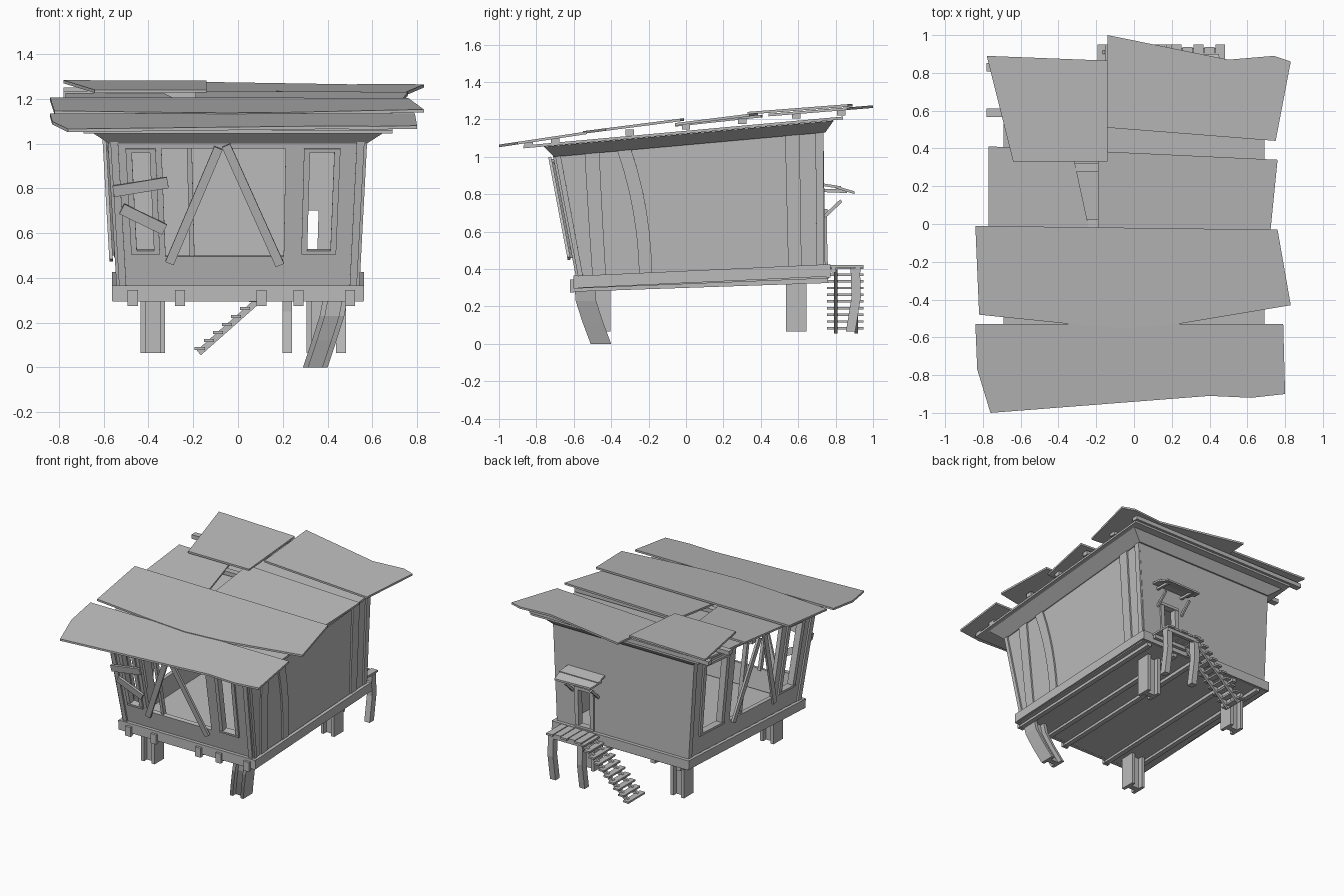
import bpy, bmesh
from mathutils import Vector

default_cube = bpy.data.objects.get("Cube")
if default_cube:
    bpy.data.objects.remove(default_cube)

grey = bpy.data.materials.new("weathered grey")
grey.use_nodes = True
grey.diffuse_color = (0.5, 0.5, 0.5, 1)
grey.node_tree.nodes["Principled BSDF"].inputs["Base Color"].default_value = grey.diffuse_color


def loft(name, rings):
    """Closed solid through a list of equal-length point rings."""
    bm = bmesh.new()
    loops = [[bm.verts.new(point) for point in ring] for ring in rings]
    count = len(loops[0])
    bm.faces.new(loops[0][::-1])
    bm.faces.new(loops[-1])
    for low, high in zip(loops, loops[1:]):
        for i in range(count):
            j = (i + 1) % count
            bm.faces.new((low[i], low[j], high[j], high[i]))
    bmesh.ops.recalc_face_normals(bm, faces=bm.faces)
    mesh = bpy.data.meshes.new(name)
    bm.to_mesh(mesh)
    bm.free()
    mesh.materials.append(grey)
    obj = bpy.data.objects.new(name, mesh)
    bpy.context.collection.objects.link(obj)
    return obj


def beam(name, start, end, width, thick, facing):
    """Board from start to end, its broad side turned to facing."""
    start, end = Vector(start), Vector(end)
    along = (end - start).normalized()
    side = along.cross(Vector(facing)).normalized()
    up = side.cross(along)
    corners = [side * (a * width / 2) + up * (b * thick / 2)
               for a, b in ((-1, -1), (1, -1), (1, 1), (-1, 1))]
    return loft(name, [[p + c for c in corners] for p in (start, end)])


def sheet(name, outline, y0, z0, y1, z1, thick=0.014):
    """Flat sheet with a plan outline, sloping from z0 at y0 to z1 at y1."""
    top = [Vector((x, y, z0 + (z1 - z0) * (y - y0) / (y1 - y0))) for x, y in outline]
    return loft(name, [[p - Vector((0, 0, thick)) for p in top], top])


def rectangle(half, y0, y1):
    return [(-half, y0), (half, y0), (half, y1), (-half, y1)]


class Wall:
    """Leaning wall; u runs along it, v up it, d outwards, all from the outside."""

    def __init__(self, name, a, b, c, d):
        self.name = name
        self.a, self.b, self.c, self.d = map(Vector, (a, b, c, d))
        self.normal = (self.b - self.a).cross(self.d - self.a).normalized()

    def at(self, u, v, d=0):
        return self.a.lerp(self.b, u).lerp(self.d.lerp(self.c, u), v) + self.normal * d

    def panel(self, part, u0, u1, v0, v1, d0=-0.03, d1=0.0):
        quad = ((u0, v0), (u1, v0), (u1, v1), (u0, v1))
        loft(f"{self.name}_{part}", [[self.at(u, v, d) for u, v in quad] for d in (d0, d1)])

    def build(self, openings):
        edge = 0
        for u0, u1, v0, v1 in openings:
            self.panel("panel", edge, u0, 0, 1)
            self.panel("sill", u0, u1, 0, v0)
            self.panel("lintel", u0, u1, v1, 1)
            edge = u1
        self.panel("panel", edge, 1, 0, 1)

    def frame(self, u0, u1, v0, v1, w):
        for u in (u0, u1):
            self.panel("frame_post", u - w, u + w, v0, v1, -0.035, 0.012)
        for v in (v0, v1):
            self.panel("frame_rail", u0 - w, u1 + w, v - w, v + w, -0.035, 0.015)

    def board(self, start, end, width, d=0.02):
        beam(f"{self.name}_board", self.at(*start, d), self.at(*end, d), width, 0.016, self.normal)

    def strip(self, bottom, top, width, bow=0):
        """Thin cladding plank, optionally bowed sideways."""
        rings = []
        for i in range(7):
            v = i / 6
            u = bottom + (top - bottom) * v + bow * 4 * v * (1 - v)
            rings.append([self.at(u, v), self.at(u + width, v),
                          self.at(u + width, v, 0.012), self.at(u, v, 0.012)])
        loft(f"{self.name}_plank", rings)


# Walls: corners of the leaning box
fl, fr = (-0.53, -0.575, 0.35), (0.53, -0.575, 0.35)
bl, br = (-0.53, 0.745, 0.40), (0.53, 0.745, 0.40)
tfl, tfr = (-0.57, -0.70, 1.01), (0.565, -0.70, 1.01)
tbl, tbr = (-0.57, 0.735, 1.14), (0.565, 0.735, 1.14)
front = Wall("front_wall", fl, fr, tfr, tfl)
back = Wall("back_wall", br, bl, tbl, tbr)
left = Wall("window_wall", bl, fl, tfl, tbl)
right = Wall("plank_wall", fr, br, tbr, tfr)

front_windows = [(0.07, 0.165, 0.25, 0.94), (0.2, 0.69, 0.22, 0.95), (0.775, 0.895, 0.25, 0.94)]
side_windows = [(0.1, 0.29, 0.22, 0.92), (0.36, 0.74, 0.2, 0.95), (0.79, 0.91, 0.22, 0.92)]
door = (0.155, 0.27, 0.04, 0.42)
front.build(front_windows)
left.build(side_windows)
back.build([door])
right.build([])
for wall, windows in ((front, front_windows), (left, side_windows)):
    wall.frame(*windows[0], 0.012)
    wall.frame(*windows[2], 0.012)
    # crossed braces over the wide opening
    u0, u1 = windows[1][:2]
    middle = (u0 + u1) / 2
    wall.board((u0 + 0.015, 0.18), (middle - 0.02, 0.96), 0.04)
    wall.board((u1 - 0.015, 0.17), (middle + 0.01, 0.98), 0.04, 0.03)
    wall.panel("mullion", u0 + 0.1, u0 + 0.12, 0.2, 0.96, -0.04, -0.01)
    wall.panel("corner_post", 0, 0.03, 0, 1, 0, 0.012)
    wall.panel("corner_post", 0.97, 1, 0, 1, 0, 0.012)
back.frame(*door, 0.014)

# Boards nailed across the small front window
front.board((0.0, 0.67), (0.22, 0.73), 0.05, 0.03)
front.board((0.03, 0.55), (0.2, 0.41), 0.05, 0.025)

# Cladding planks on the closed side
right.strip(0.057, 0.11, 0.055)
right.strip(0.246, 0.23, 0.052, 0.02)
right.strip(0.85, 0.857, 0.054)
right.strip(0.0, 0.0, 0.02)
right.strip(0.965, 0.97, 0.03)

# Tilted floor, skirt and joists
sheet("floor", rectangle(0.55, -0.6, 0.765), -0.6, 0.345, 0.765, 0.40, 0.05)
for x in (-0.55, 0.55):
    beam("skirt_side", (x, -0.6, 0.33), (x, 0.77, 0.393), 0.065, 0.025, (1, 0, 0))
for y, z in ((-0.59, 0.33), (0.76, 0.39)):
    beam("skirt_end", (-0.56, y, z), (0.56, y, z), 0.07, 0.025, (0, 1, 0))
for x in (-0.47, -0.26, 0.105, 0.27, 0.5):
    beam("joist", (x, -0.615, 0.298), (x, 0.76, 0.345), 0.035, 0.04, (0, 0, 1))
    beam("joist_cap", (x, -0.61, 0.275), (x, -0.61, 0.345), 0.045, 0.02, (0, 1, 0))


# Legs: I-beam section carried down a path
def leg(name, path, half=0.055, flange=0.024, web=0.02):
    inner = half - flange
    quarter = [(half, -half), (half, half), (inner, half), (inner, web)]
    section = quarter + [(-x, y) for x, y in quarter[::-1]]
    section += [(-inner, -web), (inner, -web)]
    section[7:9] = [(-half, -half), (-inner, -half), (-inner, -web)]
    section[-1:] = [(inner, -web), (inner, -half)]
    loft(name, [[Vector(p) + Vector((x, y, 0)) for x, y in section] for p in path])


leg("front_left_leg", [(-0.38, -0.46, 0.31), (-0.38, -0.46, 0.065)])
leg("back_left_leg", [(-0.38, 0.59, 0.35), (-0.38, 0.59, 0.065)])
leg("back_right_leg", [(0.36, 0.59, 0.35), (0.36, 0.59, 0.065)])
leg("bent_front_leg", [(0.435, -0.54, 0.31), (0.42, -0.535, 0.23),
                       (0.385, -0.5, 0.12), (0.345, -0.455, 0)])

# Roof: flared eaves, under-deck and battens
loft("eaves", [[(x, y, 1.0 + 0.09 * (y + 0.7)) for x, y in rectangle(0.575, -0.705, 0.745)],
               [(x, y, 1.055 + 0.09 * (y + 0.75)) for x, y in rectangle(0.66, -0.76, 0.79)]])
sheet("under_deck", rectangle(0.69, -0.87, 0.84), -0.87, 1.06, 0.84, 1.215, 0.015)
for y, z, reach in ((-0.84, 1.07, 0.7), (-0.7, 1.085, 0.69), (-0.3, 1.13, 0.7), (0.0, 1.16, 0.72),
                    (0.3, 1.19, 0.77), (0.59, 1.22, 0.78), (0.83, 1.235, 0.78)):
    beam("roof_batten", (-reach, y, z), (0.69, y, z), 0.045, 0.03, (0, 0, 1))

# Roof: ragged sheets from front to back
sheet("front_roof_sheet", [(-0.76, -1), (0.4, -0.91), (0.62, -0.92), (0.8, -0.9),
                           (0.79, -0.53), (-0.84, -0.53), (-0.83, -0.77)], -1, 1.065, -0.53, 1.135)
sheet("second_roof_sheet", [(-0.82, -0.48), (-0.33, -0.53), (-0.05, -0.55), (0.23, -0.53),
                            (0.83, -0.43), (0.76, -0.03), (-0.84, -0.01)], -0.55, 1.137, -0.02, 1.205)
sheet("third_right_roof_sheet", [(-0.19, -0.06), (0.72, -0.06), (0.76, 0.34), (-0.19, 0.385)],
      -0.06, 1.18, 0.38, 1.235)
sheet("third_left_roof_sheet", [(-0.77, -0.06), (-0.23, -0.06), (-0.33, 0.4), (-0.77, 0.41)],
      -0.06, 1.175, 0.41, 1.225)
sheet("back_right_roof_sheet", [(-0.14, 0.51), (0.75, 0.44), (0.83, 0.86), (0.74, 0.89),
                                (0.5, 0.87), (-0.14, 1.0)], 0.44, 1.23, 1, 1.275)
sheet("back_left_roof_sheet", [(-0.64, 0.33), (-0.14, 0.33), (-0.14, 0.865), (-0.78, 0.89)],
      0.33, 1.24, 0.89, 1.283)

# Back porch: deck, posts and awning
for i in range(5):
    x = 0.225 + i * 0.058
    beam("porch_plank", (x, 0.76, 0.415), (x, 0.95 - 0.012 * (i % 2), 0.415), 0.052, 0.014, (0, 0, 1))
for y in (0.79, 0.92):
    beam("porch_bearer", (0.2, y, 0.395), (0.48, y, 0.395), 0.025, 0.025, (0, 0, 1))
for x in (0.22, 0.46):
    loft("porch_post", [[(x + a, y + b, z) for a, b in rectangle(0.022, -0.025, 0.025)]
                        for y, z in ((0.905, 0.405), (0.91, 0.25), (0.88, 0.065))])
sheet("awning_inner", [(0.15, 0.735), (0.45, 0.735), (0.46, 0.83), (0.14, 0.83)], 0.735, 0.857, 0.83, 0.842)
sheet("awning_outer", [(0.13, 0.8), (0.46, 0.81), (0.45, 0.9), (0.16, 0.89)], 0.8, 0.845, 0.9, 0.815)
for x in (0.2, 0.41):
    beam("awning_brace", (x, 0.74, 0.68), (x, 0.83, 0.765), 0.018, 0.014, (1, 0, 0))
    beam("awning_arm", (x, 0.735, 0.82), (x, 0.86, 0.815), 0.018, 0.018, (1, 0, 0))

# Stairs down along the back wall
stair_top, stair_foot = Vector((0.21, 0, 0.405)), Vector((-0.175, 0, 0.065))
for y in (0.8, 0.91):
    across = Vector((0, y, 0))
    beam("stair_stringer", stair_top + across, stair_foot + across, 0.028, 0.018, (0, 1, 0))
for i in range(10):
    step = stair_top.lerp(stair_foot, (i + 0.4) / 9.5) + Vector((0, 0, 0.015))
    beam("stair_tread", step + Vector((0, 0.755, 0)), step + Vector((0, 0.95, 0)), 0.045, 0.013, (0, 0, 1))
